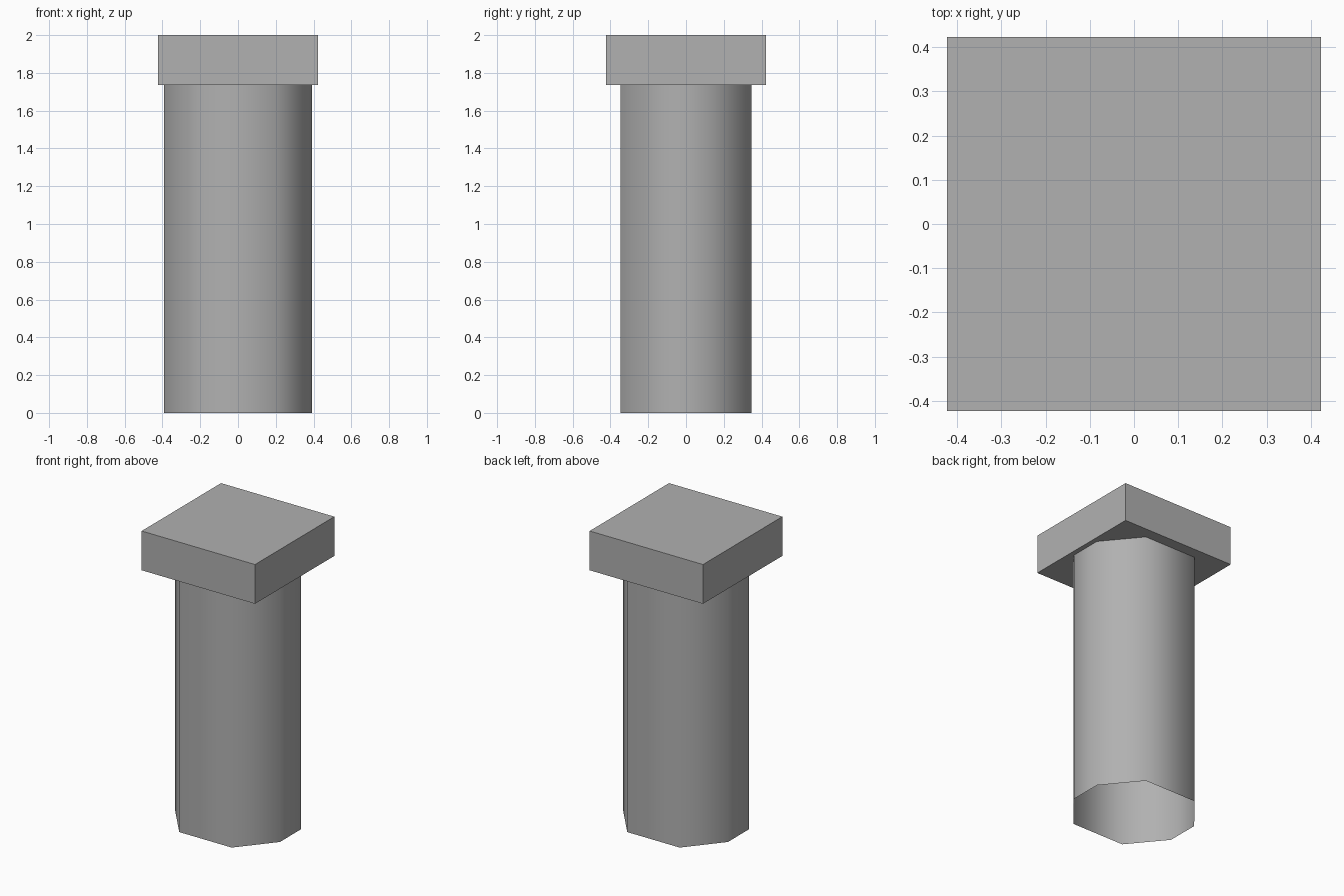
import bpy, bmesh

if "Cube" in bpy.data.objects:
    bpy.data.objects.remove(bpy.data.objects["Cube"])

HEAD_HALF, HEAD_BOTTOM, TOP = 0.423, 1.735, 2.0

# Dark grey finish
grey = bpy.data.materials.new("dark_grey")
grey.diffuse_color = (0.44, 0.44, 0.44, 1)
grey.use_nodes = True
grey.node_tree.nodes["Principled BSDF"].inputs["Base Color"].default_value = grey.diffuse_color


def new_object(name, bm, smooth=False):
    bmesh.ops.recalc_face_normals(bm, faces=bm.faces)
    for f in bm.faces:
        f.smooth = smooth
    mesh = bpy.data.meshes.new(name)
    bm.to_mesh(mesh)
    bm.free()
    mesh.materials.append(grey)
    obj = bpy.data.objects.new(name, mesh)
    bpy.context.collection.objects.link(obj)
    return obj


# Square head block
bm = bmesh.new()
bmesh.ops.create_cube(bm, size=1)
bmesh.ops.scale(bm, vec=(2 * HEAD_HALF, 2 * HEAD_HALF, TOP - HEAD_BOTTOM), verts=bm.verts)
bmesh.ops.translate(bm, vec=(0, 0, (TOP + HEAD_BOTTOM) / 2), verts=bm.verts)
new_object("square_head", bm)

# Eight-sided, smooth-shaded shaft, open at the bottom
quarter = [(0.391, 0.111), (0.196, 0.347)]
half = quarter + [(-x, y) for x, y in reversed(quarter)]
profile = half + [(-x, -y) for x, y in half]

bm = bmesh.new()
rings = [[bm.verts.new((x, y, z)) for x, y in profile] for z in (0, HEAD_BOTTOM)]
n = len(profile)
for i in range(n):
    j = (i + 1) % n
    bm.faces.new((rings[0][i], rings[0][j], rings[1][j], rings[1][i]))
new_object("shaft", bm, smooth=True)
